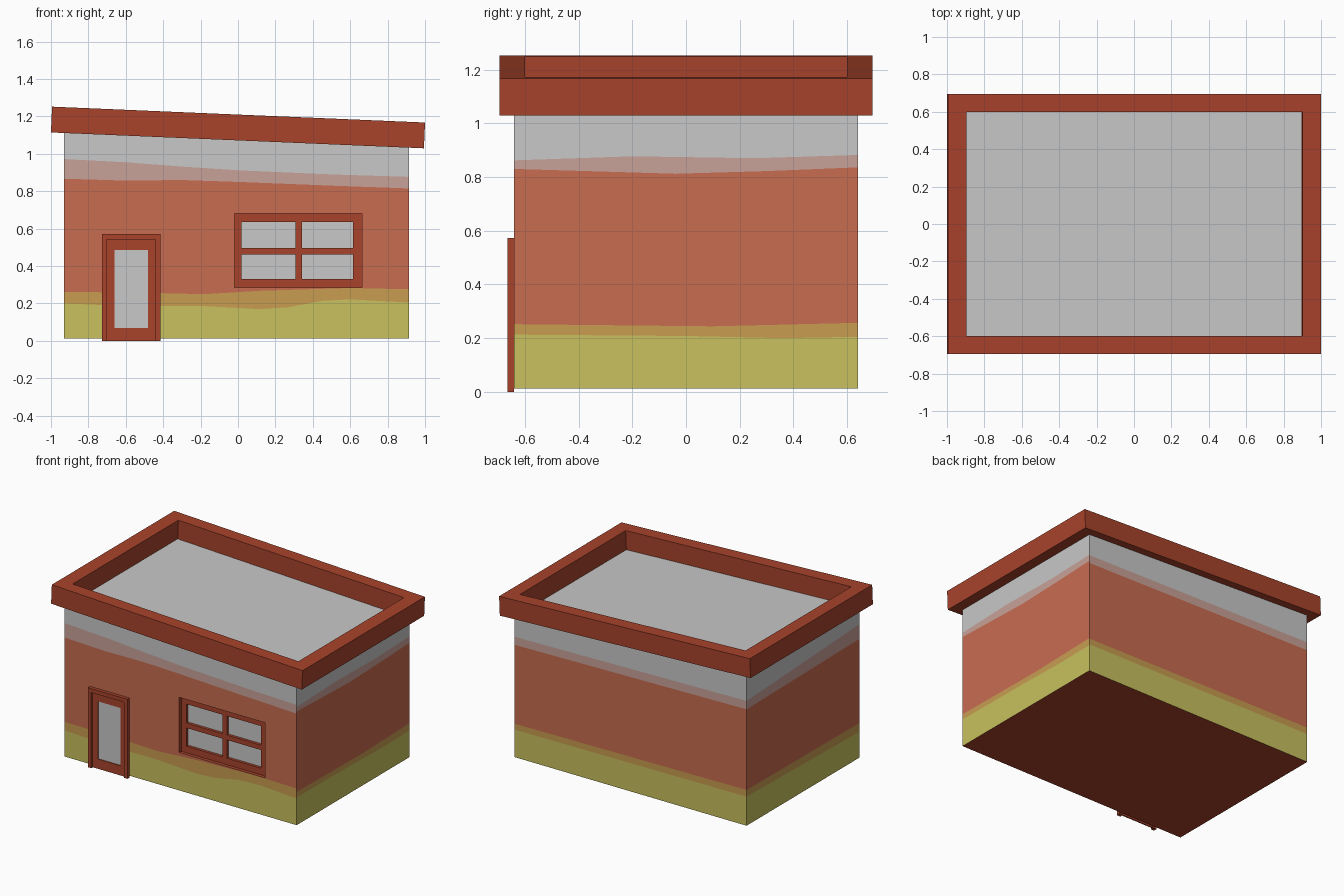
import bpy, math

if "Cube" in bpy.data.objects:
    bpy.data.objects.remove(bpy.data.objects["Cube"])

def mat(name, hexcol):
    m = bpy.data.materials.new(name)
    c = [int(hexcol[i:i + 2], 16) / 255 for i in (0, 2, 4)]
    m.diffuse_color = [((v + 0.055) / 1.055) ** 2.4 for v in c] + [1]
    m.use_nodes = True
    m.node_tree.nodes["Principled BSDF"].inputs["Base Color"].default_value = m.diffuse_color
    return m

RED, GREY, PINK, SALMON, OCHRE, YELLOW = range(6)
MATS = [mat("brick_red", "A8432B"), mat("light_grey", "C8C8C8"), mat("pale_pink", "C9A298"),
        mat("salmon", "C86C50"), mat("ochre", "C89C50"), mat("yellow", "C8C15E")]

def make(name, quads):
    """Object from a list of (four corner points, material index)."""
    verts, faces, lookup = [], [], {}
    for pts, _ in quads:
        face = []
        for p in pts:
            key = tuple(round(v, 4) for v in p)
            if key not in lookup:
                lookup[key] = len(verts)
                verts.append(key)
            face.append(lookup[key])
        faces.append(face)
    me = bpy.data.meshes.new(name)
    me.from_pydata(verts, [], faces)
    for m in MATS:
        me.materials.append(m)
    for poly, (_, mi) in zip(me.polygons, quads):
        poly.material_index = mi
    ob = bpy.data.objects.new(name, me)
    bpy.context.collection.objects.link(ob)
    return ob

def interp(pts, t):
    for (a, va), (b, vb) in zip(pts, pts[1:]):
        if t <= b:
            return va + (vb - va) * max(0, t - a) / (b - a)
    return pts[-1][1]

# Overall wall sizes and roof slope
X0, X1, Y, Z0, SLOPE = -0.93, 0.915, 0.64, 0.013, 0.0425
WX0, WX1, WZ0, WZ1 = -0.02, 0.662, 0.285, 0.682      # window opening

# Band edges per wall: (distance along the wall, height)
front = [[(0, .2), (.33, .187), (.73, .187), (1.05, .17), (1.2, .18), (1.38, .215), (1.53, .222), (1.845, .205)],
         [(0, .262), (.4, .258), (.75, .25), (1.05, .268), (1.53, .283), (1.845, .276)],
         [(0, .867), (.33, .857), (.63, .86), (.93, .85), (1.43, .83), (1.845, .815)],
         [(0, .972), (.33, .955), (.63, .932), (.93, .912), (1.43, .89), (1.845, .877)]]
right = [[(0, .213), (.64, .208), (1, .2), (1.28, .205)],
         [(0, .252), (.74, .244), (1.28, .257)],
         [(0, .83), (.34, .82), (.6, .812), (.94, .822), (1.28, .836)],
         [(0, .862), (.44, .877), (.9, .87), (1.28, .882)]]
back = [[(0, .21), (1.845, .222)], [(0, .253), (1.845, .27)],
        [(0, .82), (1.845, .85)], [(0, .878), (1.845, .91)]]
left = [[(0, .222), (1.28, .2)], [(0, .27), (1.28, .262)],
        [(0, .85), (1.28, .867)], [(0, .91), (1.28, .972)]]

# Banded walls, with the window opening left out of the front
quads = []
corners = [(X0, -Y), (X1, -Y), (X1, Y), (X0, Y)]
row_mat = [YELLOW, OCHRE, SALMON, SALMON, SALMON, PINK, GREY]
for w, bands in enumerate((front, right, back, left)):
    (ax, ay), (bx, by) = corners[w], corners[(w + 1) % 4]
    length = math.hypot(bx - ax, by - ay)
    stops = {round(t, 3) for b in bands for t, _ in b}
    if w == 0:
        stops |= {WX0 - X0, WX1 - X0}
    stops = sorted(stops)
    cols = []
    for t in stops:
        x, y = ax + (bx - ax) * t / length, ay + (by - ay) * t / length
        e = [interp(b, t) for b in bands]
        zs = [Z0, e[0], e[1], WZ0, WZ1, e[2], e[3], 1.076 - SLOPE * x]
        cols.append([(x, y, z) for z in zs])
    for p, q in zip(cols, cols[1:]):
        mid = (p[0][0] + q[0][0]) / 2
        for r, mi in enumerate(row_mat):
            if w == 0 and r == 3 and WX0 < mid < WX1:
                continue
            quads.append(((p[r], q[r], q[r + 1], p[r + 1]), mi))
# Underside of the house
quads.append(([(x, y, Z0) for x, y in reversed(corners)], RED))
make("walls", quads)

def relief(name, xs, zs, cell, outside):
    """Stepped panel: cell(i, j) gives (y depth, material); steps are red."""
    nx, nz = len(xs) - 1, len(zs) - 1
    d = lambda i, j: cell(i, j)[0] if 0 <= i < nx and 0 <= j < nz else outside
    out = []
    for i in range(nx + 1):
        for j in range(nz + 1):
            x, z = xs[i], zs[j]
            if i < nx and j < nz:
                y, mi = cell(i, j)
                u, v = xs[i + 1], zs[j + 1]
                out.append((((x, y, z), (u, y, z), (u, y, v), (x, y, v)), mi))
            if j < nz and d(i - 1, j) != d(i, j):
                a, b, v = d(i - 1, j), d(i, j), zs[j + 1]
                out.append((((x, a, z), (x, b, z), (x, b, v), (x, a, v)), RED))
            if i < nx and d(i, j - 1) != d(i, j):
                a, b, u = d(i, j - 1), d(i, j), xs[i + 1]
                out.append((((x, a, z), (u, a, z), (u, b, z), (x, b, z)), RED))
    return make(name, out)

# Recessed four-pane window
relief("window", [WX0, .02, .308, .342, .615, WX1], [WZ0, .332, .463, .498, .635, WZ1],
       lambda i, j: (-.595, GREY) if i % 2 and j % 2 else (-.615, RED), -Y)

# Door: raised frame, set-back leaf, glass
def door_cell(i, j):
    if i in (0, 4) or j == 3:
        return -.665, RED
    return (-.642, GREY) if i == 2 and j == 1 else (-.648, RED)
relief("door", [-.727, -.702, -.66, -.482, -.442, -.414], [0, .07, .485, .543, .572], door_cell, -Y)

# Tilted roof rim, a rectangular ring
def rect(x, y, z):
    return [(-x, -y, z), (x, -y, z), (x, y, z), (-x, y, z)]
H = 0.069
loops = [rect(.998, .695, -H), rect(.998, .695, H), rect(.898, .6, H), rect(.898, .6, -H)]
ring = []
for k in range(4):
    a, b = loops[k], loops[(k + 1) % 4]
    for c in range(4):
        n = (c + 1) % 4
        ring.append(((a[c], a[n], b[n], b[c]), RED))
rim = make("roof_rim", ring)
# Flat roof deck inside the rim
deck = make("roof_deck", [(rect(.898, .6, -H + .002), GREY)])
for ob in (rim, deck):
    ob.location.z = 1.141
    ob.rotation_euler.y = math.atan(SLOPE)
